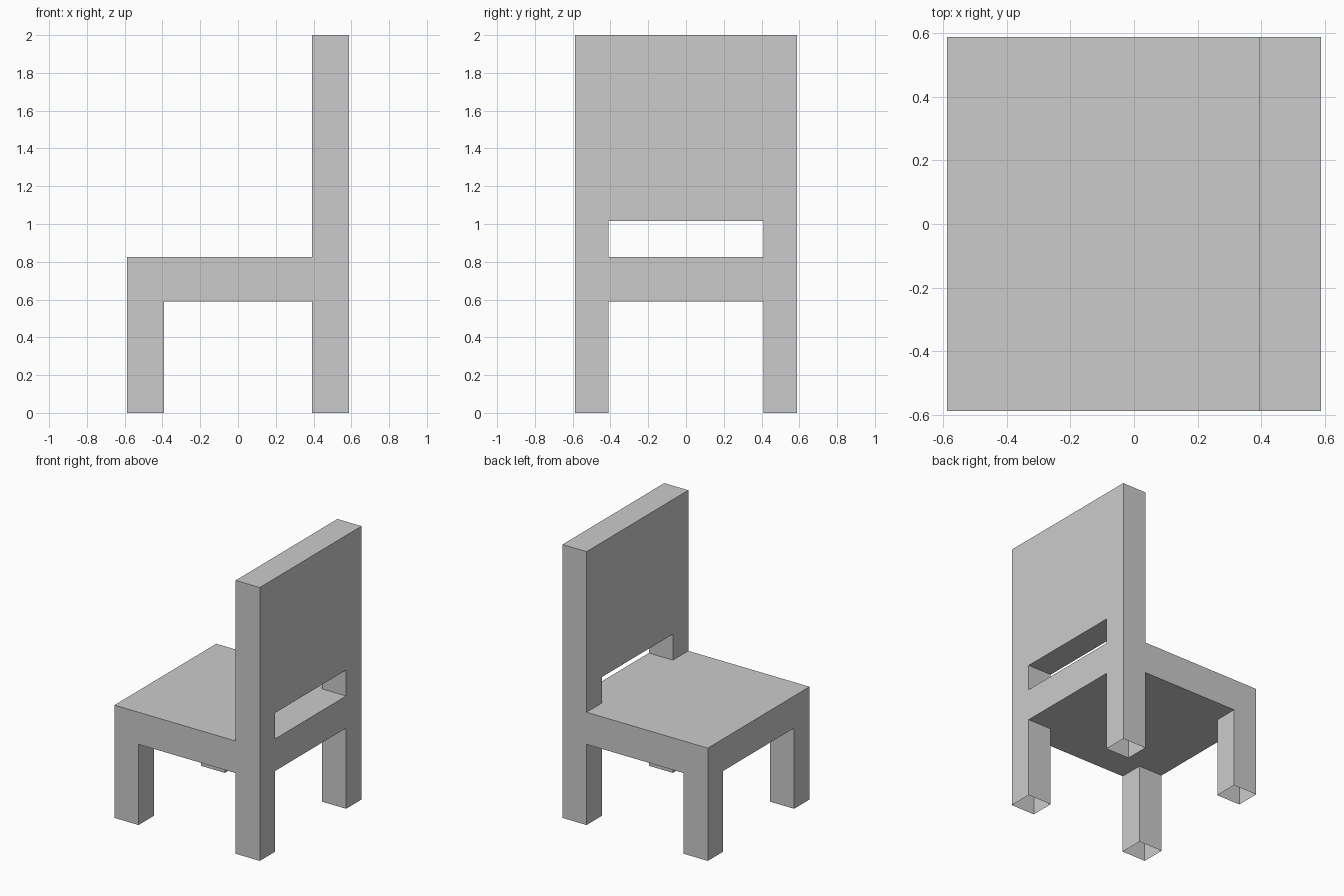
import bpy, bmesh
from mathutils import Vector

if "Cube" in bpy.data.objects:
    bpy.data.objects.remove(bpy.data.objects["Cube"])

W = 0.588            # half width and depth
LX, LY = 0.393, 0.41  # inner leg faces
SEAT_LO, SEAT_HI, BACK_LO, TOP = 0.59, 0.825, 1.015, 2.0

# Parts as (min, max) boxes; they join into one continuous hollow shell
parts = [
    ((-W, -W, SEAT_LO), (W, W, SEAT_HI)),    # seat
    ((LX, -W, BACK_LO), (W, W, TOP)),        # backrest
]
for y0, y1 in ((-W, -LY), (LY, W)):
    parts.append(((-W, y0, 0), (-LX, y1, SEAT_LO)))  # front leg
    parts.append(((LX, y0, 0), (W, y1, BACK_LO)))    # back post

# Grid of all part boundaries
axes = [sorted({p[e][a] for p in parts for e in (0, 1)}) for a in range(3)]


def solid(cell):
    if any(not 0 <= cell[a] < len(axes[a]) - 1 for a in range(3)):
        return False
    c = [(axes[a][cell[a]] + axes[a][cell[a] + 1]) / 2 for a in range(3)]
    return any(all(lo[a] < c[a] < hi[a] for a in range(3)) for lo, hi in parts)


bm = bmesh.new()
cells = [(i, j, k) for i in range(len(axes[0]) - 1)
         for j in range(len(axes[1]) - 1) for k in range(len(axes[2]) - 1)]
for cell in filter(solid, cells):
    for a in range(3):
        for side in (0, 1):
            nb = list(cell)
            nb[a] += 2 * side - 1
            # Skip inner walls; leg bottoms stay open
            if solid(nb) or nb[2] < 0:
                continue
            u, v = (a + 1) % 3, (a + 2) % 3
            loop = []
            for du, dv in ((0, 0), (1, 0), (1, 1), (0, 1)):
                co = Vector()
                co[a] = axes[a][cell[a] + side]
                co[u] = axes[u][cell[u] + du]
                co[v] = axes[v][cell[v] + dv]
                loop.append(bm.verts.new(co))
            bm.faces.new(loop if side else loop[::-1])

# Weld and merge coplanar faces
bmesh.ops.remove_doubles(bm, verts=bm.verts, dist=1e-4)
bmesh.ops.dissolve_limit(bm, angle_limit=0.01, verts=bm.verts, edges=bm.edges)
mesh = bpy.data.meshes.new("chair")
bm.to_mesh(mesh)
bm.free()
bpy.context.collection.objects.link(bpy.data.objects.new("chair", mesh))
